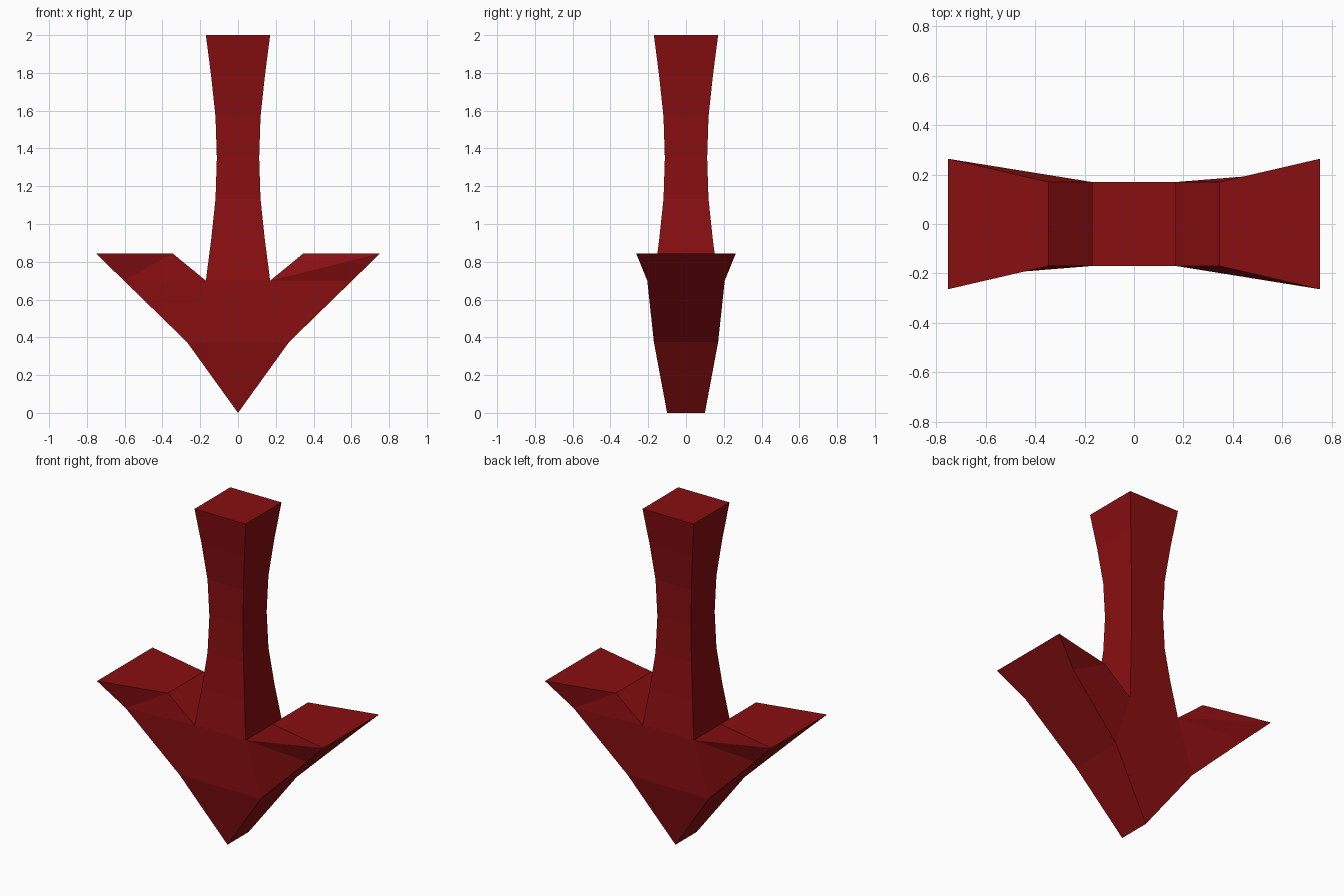
import bpy
import bmesh

cube = bpy.data.objects.get("Cube")
if cube:
    bpy.data.objects.remove(cube)

# Single flat colour
red = bpy.data.materials.new("deep_red")
red.use_nodes = True
colour = (0.25, 0.0045, 0.0055, 1.0)
red.diffuse_color = colour
bsdf = red.node_tree.nodes["Principled BSDF"]
bsdf.inputs["Base Color"].default_value = colour
bsdf.inputs["Roughness"].default_value = 0.8

bm = bmesh.new()


def face(*points):
    bm.faces.new([bm.verts.new(p) for p in points])


# Shaft: square sections pinched at the middle, as (height, half width)
sections = [(0.70, 0.17), (0.917, 0.142), (1.133, 0.119), (1.35, 0.112),
            (1.567, 0.119), (1.783, 0.142), (2.0, 0.17)]
corners = [(-1, -1), (1, -1), (1, 1), (-1, 1)]
rings = [[(cx * w, cy * w, z) for cx, cy in corners] for z, w in sections]
for low, high in zip(rings, rings[1:]):
    for i in range(4):
        j = (i + 1) % 4
        face(low[i], low[j], high[j], high[i])
face(*rings[-1])

# Arrowhead outline points as (x, half depth, height)
point = (0.0, 0.10, 0.0)
elbow = (0.27, 0.17, 0.375)
rim = (0.604, 0.205, 0.70)
tip = (0.753, 0.264, 0.845)
shoulder = (0.347, 0.17, 0.845)
root = (0.17, 0.17, 0.70)


def at(p, sx, sy):
    return (p[0] * sx, p[1] * sy, p[2])


for sx in (1, -1):
    # Bands crossing the full depth: underside, wing top and inner slope
    for a, b in ((point, elbow), (elbow, rim), (rim, tip),
                 (tip, shoulder), (shoulder, root)):
        face(at(a, sx, -1), at(b, sx, -1), at(b, sx, 1), at(a, sx, 1))
    # Wing cheeks on front and back, with alternating creases
    for sy in (1, -1):
        if sx == sy:
            cheeks = [(root, rim, shoulder), (rim, tip, shoulder)]
        else:
            cheeks = [(root, rim, tip), (root, tip, shoulder)]
        for tri in cheeks + [(root, elbow, rim)]:
            face(*[at(p, sx, sy) for p in tri])

# Centre panel and pointed lower panel, front and back
for sy in (1, -1):
    face(at(elbow, -1, sy), at(elbow, 1, sy), at(root, 1, sy), at(root, -1, sy))
    face(at(point, 1, sy), at(elbow, 1, sy), at(elbow, -1, sy))

# Weld into one closed, flat-shaded solid
bmesh.ops.remove_doubles(bm, verts=bm.verts, dist=0.0005)
bmesh.ops.recalc_face_normals(bm, faces=bm.faces)
mesh = bpy.data.meshes.new("down_arrow")
bm.to_mesh(mesh)
bm.free()
mesh.materials.append(red)
arrow = bpy.data.objects.new("down_arrow", mesh)
bpy.context.collection.objects.link(arrow)
